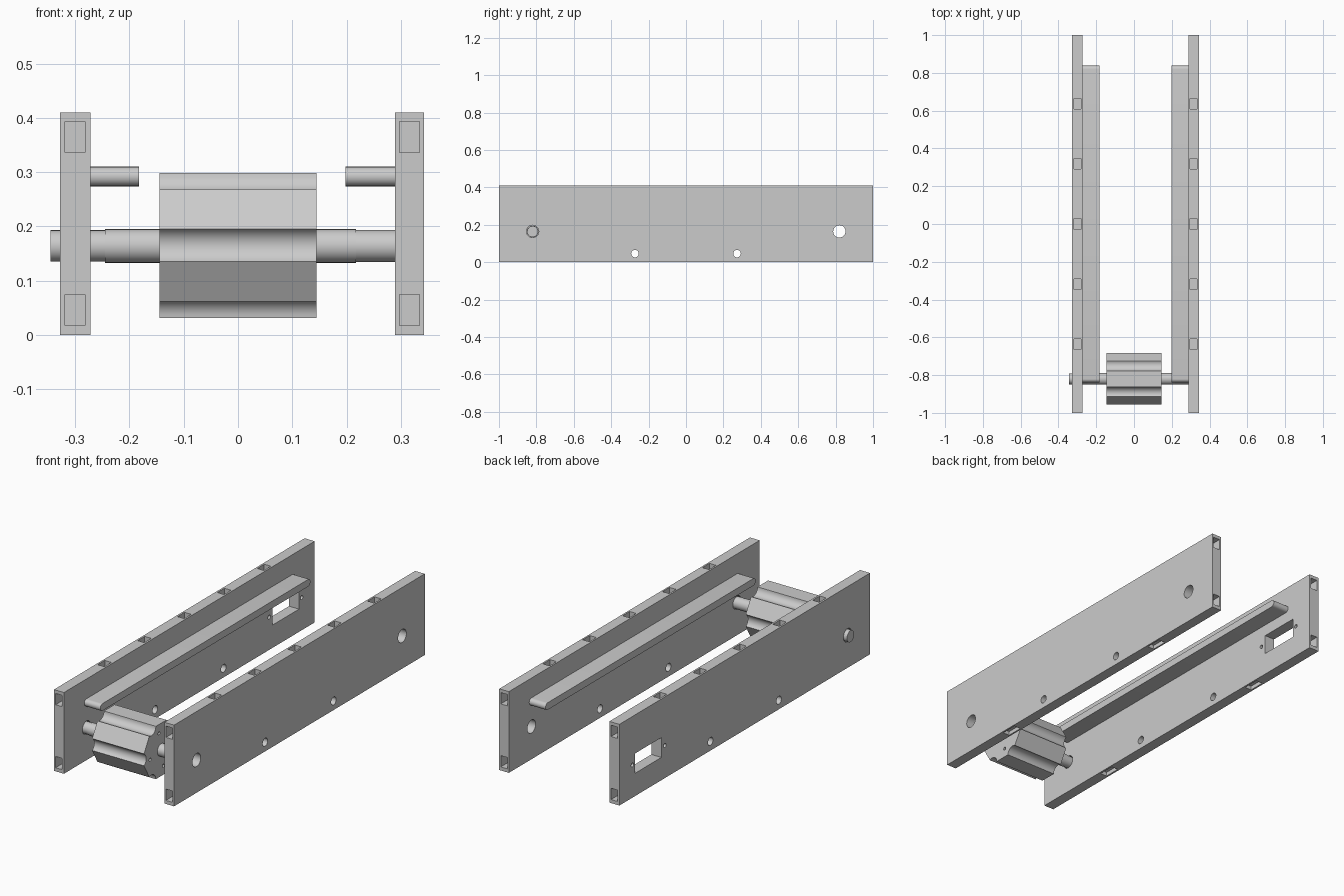
import bpy, bmesh
from math import cos, sin, pi, radians
from mathutils import Vector

if "Cube" in bpy.data.objects:
    bpy.data.objects.remove(bpy.data.objects["Cube"])

AXY, AXZ = -0.82, 0.165          # drive axle position (y, z)


def prism(name, outline, x0, x1):
    """Extrude a (y, z) outline along x."""
    bm = bmesh.new()
    face = bm.faces.new([bm.verts.new((x0, y, z)) for y, z in outline])
    ext = bmesh.ops.extrude_face_region(bm, geom=[face])
    bmesh.ops.translate(bm, vec=(x1 - x0, 0, 0),
                        verts=[g for g in ext["geom"] if isinstance(g, bmesh.types.BMVert)])
    bmesh.ops.recalc_face_normals(bm, faces=bm.faces)
    me = bpy.data.meshes.new(name)
    bm.to_mesh(me)
    bm.free()
    ob = bpy.data.objects.new(name, me)
    bpy.context.collection.objects.link(ob)
    return ob


def arc(cy, cz, r, a0, a1, n):
    return [(cy + r * cos(a0 + (a1 - a0) * i / n), cz + r * sin(a0 + (a1 - a0) * i / n))
            for i in range(n + 1)]


def rod(name, y, z, r, x0, x1, n=32):
    return prism(name, arc(y, z, r, 0, 2 * pi, n)[:-1], x0, x1)


def box(name, x0, x1, y0, y1, z0, z1):
    return prism(name, [(y0, z0), (y1, z0), (y1, z1), (y0, z1)], x0, x1)


def activate(ob):
    bpy.ops.object.select_all(action='DESELECT')
    ob.select_set(True)
    bpy.context.view_layer.objects.active = ob


def smooth(ob):
    activate(ob)
    bpy.ops.object.shade_smooth_by_angle(angle=radians(30))


def cut(ob, cutters):
    """Subtract all cutters, then delete them."""
    activate(cutters[0])
    for c in cutters:
        c.hide_render = True
        c.select_set(True)
    bpy.ops.object.join()
    cutter = cutters[0]
    mod = ob.modifiers.new("cut", 'BOOLEAN')
    mod.operation, mod.solver, mod.object = 'DIFFERENCE', 'EXACT', cutter
    activate(ob)
    bpy.ops.object.modifier_apply(modifier=mod.name)
    bpy.data.objects.remove(cutter)


def side_plate(name, x0, x1, servo):
    plate = box(name, x0, x1, -1, 1, 0, 0.41)
    xc = (x0 + x1) / 2
    a, b, o0, o1 = xc - 0.0185, xc + 0.0185, x0 - 0.02, x1 + 0.02
    c = []
    # pockets along the top edge and the bottom edge
    for i in range(-2, 3):
        c.append(box("cut", a, b, i * 0.318 - 0.028, i * 0.318 + 0.028, 0.355, 0.43))
    for y in (-0.545, 0.545):
        c.append(box("cut", a, b, y - 0.042, y + 0.042, -0.02, 0.02))
    # pockets in both ends
    for s in (-1, 1):
        for z in (0.018, 0.336):
            c.append(box("cut", a, b, *sorted((s * 0.945, s * 1.02)), z, z + 0.057))
    # axle hole and bolt holes
    c.append(rod("cut", AXY, AXZ, 0.033, o0, o1))
    for y in (-0.273, 0.273):
        c.append(rod("cut", y, 0.046, 0.02, o0, o1, 24))
    # motor window with screw holes, or second axle hole
    if servo:
        c.append(box("cut", o0, o1, 0.665, 0.875, 0.115, 0.215))
        for y in (0.637, 0.896):
            c.append(rod("cut", y, AXZ, 0.01, o0, o1, 16))
    else:
        c.append(rod("cut", -AXY, AXZ, 0.033, o0, o1))
    cut(plate, c)
    smooth(plate)


side_plate("left_side_plate", -0.328, -0.272, True)
side_plate("right_side_plate", 0.289, 0.343, False)

# round-ended support rails on the inner faces
stadium = (arc(0.82, 0.292, 0.018, -pi / 2, pi / 2, 12)
           + arc(-0.82, 0.292, 0.018, pi / 2, 3 * pi / 2, 12))
smooth(prism("left_rail", stadium, -0.272, -0.182))
smooth(prism("right_rail", stadium, 0.198, 0.289))

# hexagonal drive roller with a concave groove at every corner
hexa = []
for k in range(6):
    t = k * pi / 3
    hexa += arc(AXY + 0.154 * cos(t), AXZ + 0.154 * sin(t), 0.0345,
                t - 2 * pi / 3, t - 4 * pi / 3, 10)
# arcs run backwards through the corner's inner side, so order them along the outline
outline = []
for k in range(6):
    outline += hexa[k * 11:(k + 1) * 11]
roller = prism("drive_roller", outline, -0.145, 0.145)
# screw holes in the roller's right end
cut(roller, [rod("cut", AXY + 0.09 * cos(t), AXZ + 0.09 * sin(t), 0.008, 0.09, 0.16, 12)
             for t in (radians(11 + 90 * i) for i in range(4))])
smooth(roller)

# stepped axle stubs
for name, r, x0, x1 in (("left_axle_collar", 0.031, -0.245, -0.145),
                        ("left_axle", 0.029, -0.345, -0.245),
                        ("right_axle_collar", 0.031, 0.145, 0.217),
                        ("right_axle", 0.0295, 0.217, 0.292)):
    smooth(rod(name, AXY, AXZ - 0.001, r, x0, x1))
